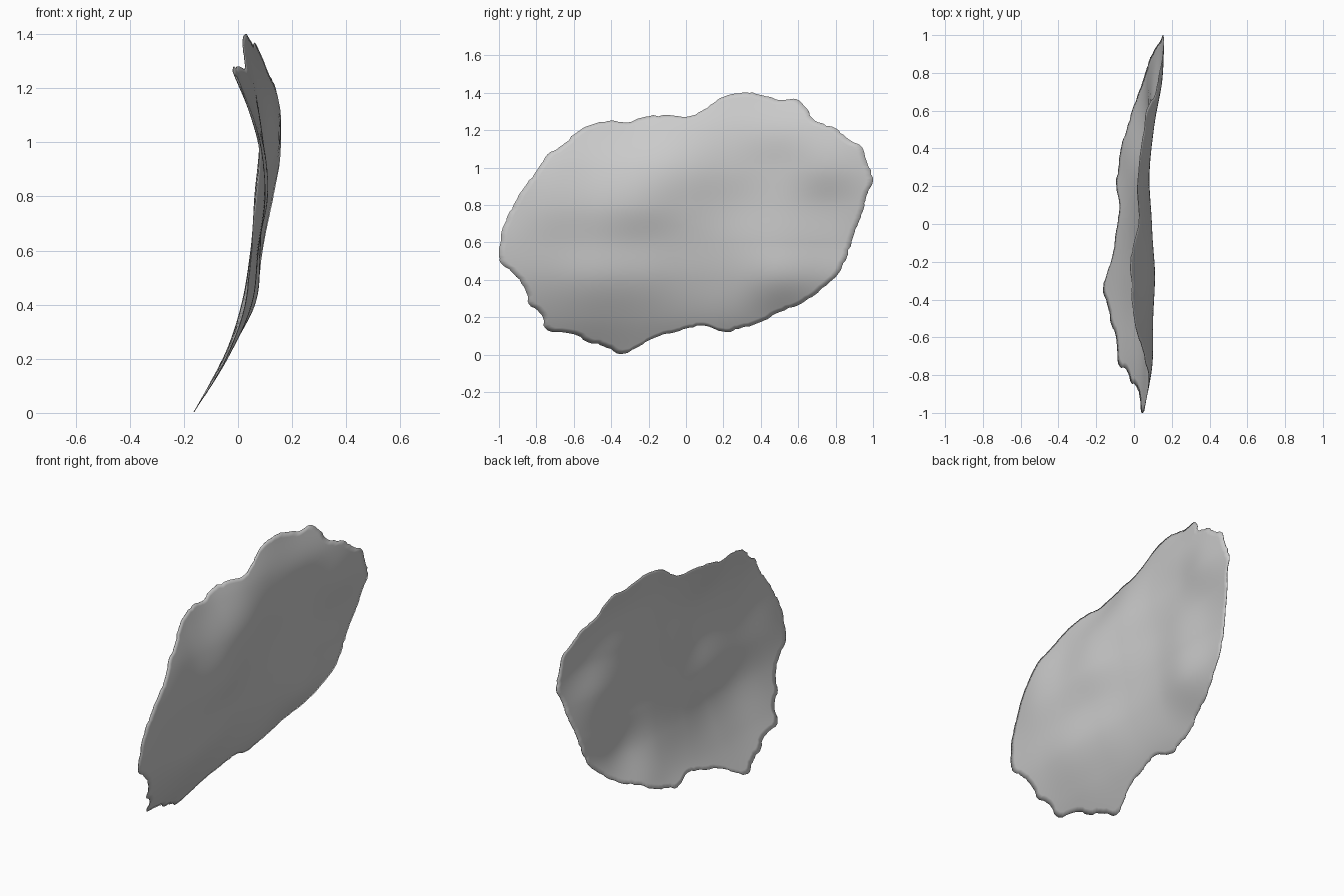
import bpy, bmesh, math, random
from mathutils import Vector

if "Cube" in bpy.data.objects:
    bpy.data.objects.remove(bpy.data.objects["Cube"], do_unlink=True)

random.seed(4)

# Ragged rim of the sheet, (y, z), clockwise from the front tip
RIM = [
    (-1, .55), (-.985, .66), (-.95, .75), (-.91, .82), (-.86, .90), (-.80, .98),
    (-.74, 1.07), (-.66, 1.12), (-.58, 1.19), (-.50, 1.23), (-.40, 1.25), (-.31, 1.24),
    (-.22, 1.27), (-.10, 1.28), (0, 1.27), (.08, 1.30), (.14, 1.34), (.22, 1.385),
    (.32, 1.40), (.41, 1.385), (.50, 1.36), (.59, 1.365), (.65, 1.31), (.69, 1.25),
    (.80, 1.21), (.87, 1.15), (.94, 1.11), (.97, 1.02), (1, .93), (.965, .85),
    (.95, .78), (.92, .70), (.89, .62), (.86, .52), (.82, .44), (.76, .38),
    (.69, .32), (.60, .265), (.48, .22), (.40, .175), (.30, .145), (.22, .12),
    (.10, .155), (0, .14), (-.06, .12), (-.17, .09), (-.25, .045), (-.35, .003),
    (-.44, .045), (-.52, .065), (-.60, .11), (-.74, .13), (-.77, .21), (-.84, .27),
    (-.86, .35), (-.92, .43), (-.99, .49)]

# Bulge of the sheet: x at y = -1..1 (step 0.25), one row per z = 0..1.4 (step 0.2)
BULGE = [
    [-.16, -.16, -.165, -.165, -.17, -.17, -.18, -.18, -.18],
    [-.045, -.045, -.04, -.05, -.055, -.05, -.055, -.04, -.03],
    [.02, .035, .05, .035, .015, .02, .06, .055, .07],
    [.05, .07, .075, .065, .05, .05, .08, .08, .10],
    [.05, .095, .10, .108, .08, .062, .085, .10, .137],
    [.04, .08, .075, .09, .092, .08, .095, .145, .158],
    [.00, .02, .012, .01, .05, .07, .10, .132, .15],
    [-.03, -.03, -.06, -.085, -.03, .02, .042, .07, .09]]


def cubic(a, b, c, d, t):
    """Catmull-Rom blend between b and c."""
    return b + .5 * t * (c - a + t * (2*a - 5*b + 4*c - d + t * (3*(b - c) + d - a)))


def sample(row, u):
    """Smooth value of an evenly spaced row at position u."""
    i = max(0, min(len(row) - 2, int(math.floor(u))))
    a = row[i-1] if i > 0 else 2*row[0] - row[1]
    d = row[i+2] if i + 2 < len(row) else 2*row[-1] - row[-2]
    return cubic(a, row[i], row[i+1], d, u - i)


def bulge(y, z):
    return sample([sample(r, (y + 1) / .25) for r in BULGE], z / .2)


# Smooth rim with small random nicks
STEPS, RINGS = 5, 28
n = len(RIM)
rim = []
for i in range(n):
    p = [Vector(RIM[(i + k) % n]) for k in (-1, 0, 1, 2)]
    for s in range(STEPS):
        q = cubic(*p, s / STEPS)
        if s in (2, 3):
            q = q + (q - Vector((0, .7))).normalized() * random.uniform(-.007, .005)
        q.x = max(-1, min(1, q.x))
        q.y = max(0, min(1.4, q.y))
        rim.append(q)

# Curved sheet: rings from the centre out to the rim
bm = bmesh.new()
centre = Vector((0, .7))
hub = bm.verts.new((bulge(*centre), centre.x, centre.y))
rings = []
for r in range(1, RINGS + 1):
    pts = [centre.lerp(q, r / RINGS) for q in rim]
    rings.append([bm.verts.new((bulge(*q), q.x, q.y)) for q in pts])
m = len(rim)
for j in range(m):
    k = (j + 1) % m
    bm.faces.new((hub, rings[0][k], rings[0][j]))
    for inner, outer in zip(rings, rings[1:]):
        bm.faces.new((inner[j], inner[k], outer[k], outer[j]))
bmesh.ops.recalc_face_normals(bm, faces=bm.faces)

mesh = bpy.data.meshes.new("curved_sheet")
bm.to_mesh(mesh)
bm.free()
sheet = bpy.data.objects.new("curved_sheet", mesh)
bpy.context.collection.objects.link(sheet)

# Light grey surface
grey = bpy.data.materials.new("light_grey")
grey.use_nodes = True
colour = (.6, .6, .6, 1)
grey.diffuse_color = colour
grey.node_tree.nodes["Principled BSDF"].inputs["Base Color"].default_value = colour
mesh.materials.append(grey)

# Paper-thin thickness and smooth shading
thin = sheet.modifiers.new("thickness", "SOLIDIFY")
thin.thickness = .003
thin.offset = 0
bpy.ops.object.select_all(action="DESELECT")
sheet.select_set(True)
bpy.context.view_layer.objects.active = sheet
bpy.ops.object.shade_smooth_by_angle(angle=math.radians(40))
